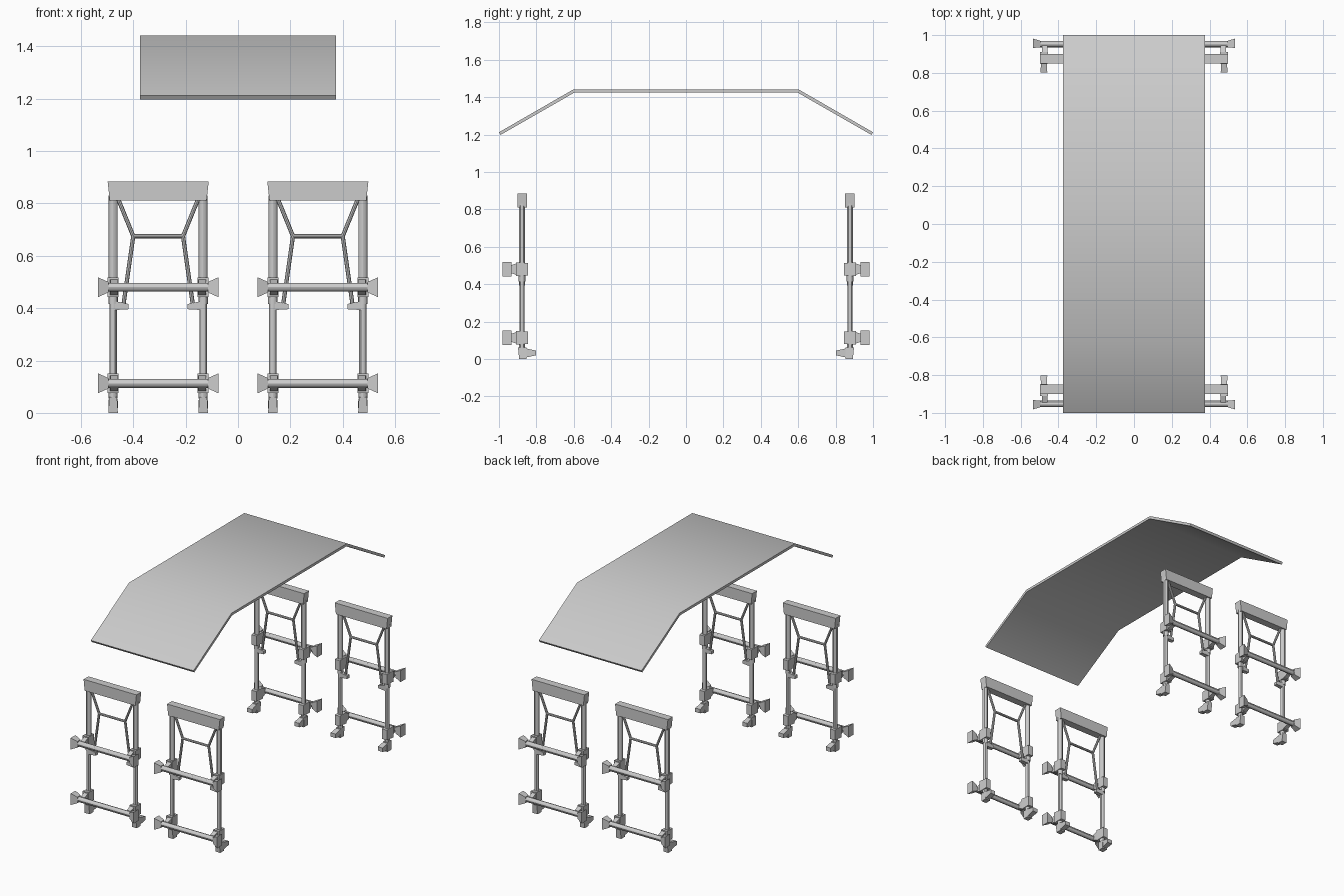
import bpy, bmesh
from mathutils import Vector

if "Cube" in bpy.data.objects:
    bpy.data.objects.remove(bpy.data.objects["Cube"])

CX, HALF = 0.305, 0.172      # end-frame centre and half post spacing
PY, RY = 0.877, 0.952        # post plane and ledger plane


def rod(bm, p, q, r, n=12):
    p, q = Vector(p), Vector(q)
    d = q - p
    m = d.to_track_quat('Z', 'Y').to_matrix().to_4x4()
    m.translation = (p + q) / 2
    bmesh.ops.create_cone(bm, cap_ends=True, segments=n, radius1=r, radius2=r,
                          depth=d.length, matrix=m)


def loft(bm, a, b):
    # solid between two four-point loops
    va, vb = [bm.verts.new(p) for p in a], [bm.verts.new(p) for p in b]
    faces = [bm.faces.new(va), bm.faces.new(vb[::-1])]
    for i in range(4):
        j = (i + 1) % 4
        faces.append(bm.faces.new((va[j], va[i], vb[i], vb[j])))
    bmesh.ops.recalc_face_normals(bm, faces=faces)


def rect(axis, at, c, s):
    # rectangle normal to an axis; c and s are the other two coordinates
    pts = []
    for u, v in ((-1, -1), (1, -1), (1, 1), (-1, 1)):
        p = [c[0] + u * s[0] / 2, c[1] + v * s[1] / 2]
        p.insert(axis, at)
        pts.append(p)
    return pts


def finish(name, bm, mirror=True):
    me = bpy.data.meshes.new(name)
    bm.to_mesh(me)
    bm.free()
    ob = bpy.data.objects.new(name, me)
    bpy.context.collection.objects.link(ob)
    if mirror:
        m = ob.modifiers.new("four_frames", 'MIRROR')
        m.use_axis = (True, True, False)
        m.use_mirror_merge = False
    bpy.ops.object.select_all(action='DESELECT')
    ob.select_set(True)
    bpy.context.view_layer.objects.active = ob
    bpy.ops.object.shade_smooth_by_angle()


# bent roof sheet
bm = bmesh.new()
top = [(-1, 1.212), (-0.602, 1.441), (0.602, 1.441), (1, 1.212)]
bot = [(0.991, 1.198), (0.597, 1.424), (-0.597, 1.424), (-0.991, 1.198)]
up = [[bm.verts.new((x, y, z)) for x in (-0.375, 0.375)] for y, z in top]
dn = [[bm.verts.new((x, y, z)) for x in (-0.375, 0.375)] for y, z in bot[::-1]]
for i in range(3):
    bm.faces.new((up[i][0], up[i][1], up[i + 1][1], up[i + 1][0]))
    bm.faces.new((dn[i][1], dn[i][0], dn[i + 1][0], dn[i + 1][1]))
    for k in (0, 1):
        bm.faces.new((up[i][k], up[i + 1][k], dn[i + 1][k], dn[i][k]))
for i in (0, 3):
    bm.faces.new((up[i][0], up[i][1], dn[i][1], dn[i][0]))
bmesh.ops.recalc_face_normals(bm, faces=bm.faces[:])
finish("roof_sheet", bm, False)

# upright posts with joint collars
bm = bmesh.new()
for s in (-1, 1):
    x = CX + s * HALF
    rod(bm, (x, PY, 0.45), (x, PY, 0.83), 0.017)
    rod(bm, (x, PY, 0.04), (x, PY, 0.46), 0.014)
    rod(bm, (x, PY, 0.415), (x, PY, 0.445), 0.018)
    rod(bm, (x, PY, 0.055), (x, PY, 0.095), 0.017)
finish("posts", bm)

# head beam, slightly tapered
bm = bmesh.new()
loft(bm, rect(2, 0.811, (CX, 0.875), (0.37, 0.05)),
     rect(2, 0.884, (CX, 0.875), (0.386, 0.05)))
finish("head_beam", bm)

# bent inner brace
bm = bmesh.new()
for s in (-1, 1):
    path = [(CX, 0.675), (CX + s * 0.095, 0.675)]
    rod(bm, (CX + s * 0.152, PY, 0.815), (path[1][0], PY, 0.675), 0.008, 8)
    rod(bm, (path[0][0], PY, 0.675), (path[1][0], PY, 0.675), 0.008, 8)
    rod(bm, (path[1][0], PY, 0.675), (CX + s * 0.133, PY, 0.41), 0.008, 8)
finish("inner_brace", bm)

# hooks tying the brace to the posts
bm = bmesh.new()
for s in (-1, 1):
    loft(bm, rect(0, CX + s * 0.113, (PY, 0.406), (0.024, 0.02)),
         rect(0, CX + s * 0.165, (PY, 0.41), (0.03, 0.034)))
finish("brace_hooks", bm)

# horizontal ledgers, post clamps and flared locking tabs
ledger, clamp, tab = bmesh.new(), bmesh.new(), bmesh.new()
for z in (0.113, 0.48):
    rod(ledger, (CX - 0.205, RY, z), (CX + 0.205, RY, z), 0.017)
    for s in (-1, 1):
        x = CX + s * HALF
        loft(clamp, rect(1, 0.846, (x, z), (0.036, 0.066)),
             rect(1, 0.91, (x, z), (0.042, 0.074)))
        loft(clamp, rect(1, 0.91, (x - s * 0.004, z), (0.03, 0.06)),
             rect(1, 0.945, (x - s * 0.004, z), (0.028, 0.034)))
        loft(tab, rect(0, CX + s * 0.190, (0.952, z), (0.034, 0.04)),
             rect(0, CX + s * 0.230, (0.957, z), (0.05, 0.076)))
finish("ledgers", ledger)
finish("post_clamps", clamp)
finish("locking_tabs", tab)

# feet flared toward the inside
bm = bmesh.new()
for s in (-1, 1):
    x = CX + s * HALF
    loft(bm, rect(1, 0.803, (x, 0.032), (0.036, 0.026)),
         rect(1, 0.86, (x, 0.032), (0.03, 0.05)))
    loft(bm, rect(2, 0.0, (x, 0.872), (0.036, 0.04)),
         rect(2, 0.06, (x, 0.876), (0.03, 0.044)))
finish("feet", bm)
